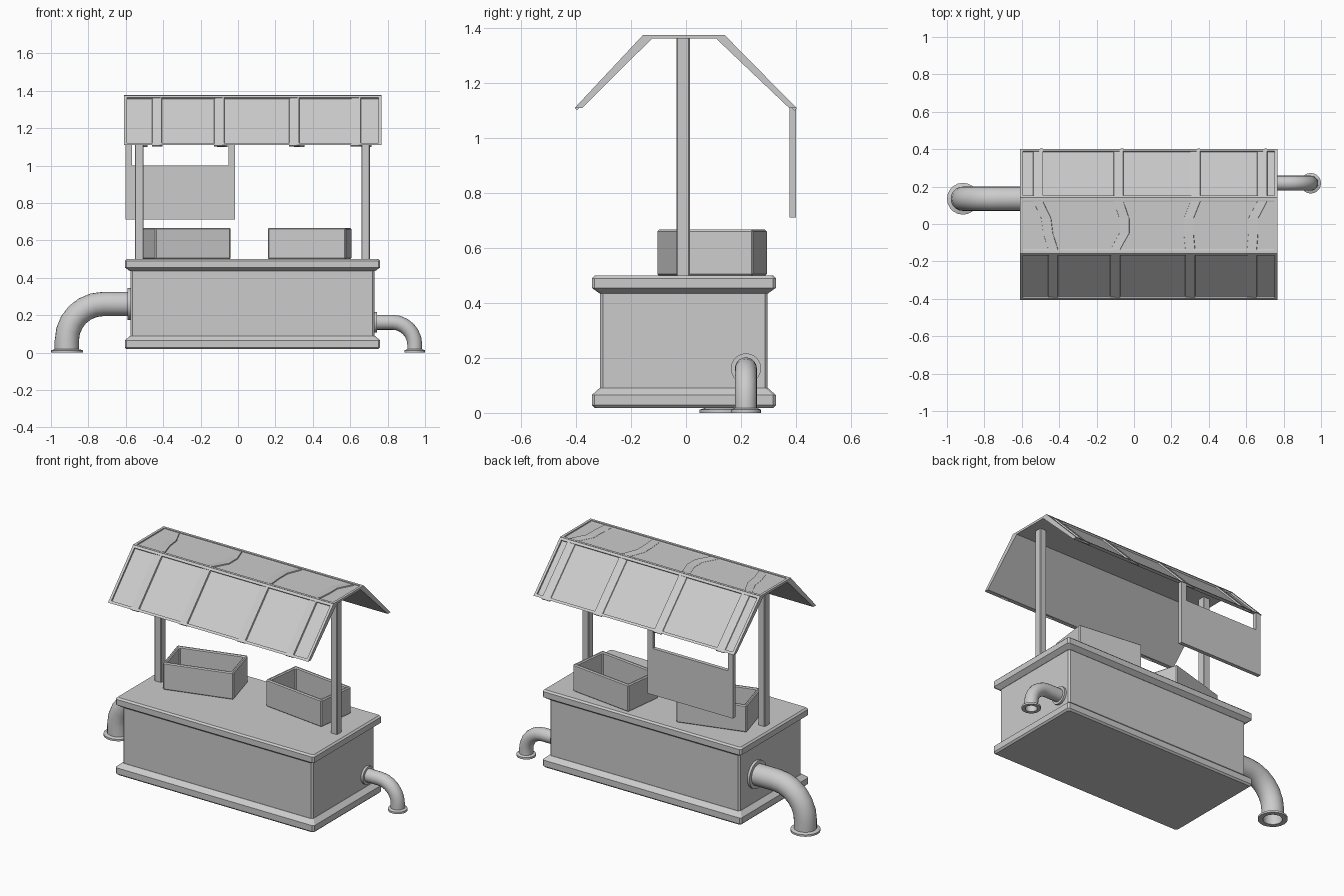
import bpy, bmesh
from math import pi, sin, cos, radians
from mathutils import Vector, Matrix

if "Cube" in bpy.data.objects:
    bpy.data.objects.remove(bpy.data.objects["Cube"])


def finish(name, bm, smooth=False, bevel=0.0):
    bmesh.ops.recalc_face_normals(bm, faces=bm.faces)
    me = bpy.data.meshes.new(name)
    bm.to_mesh(me)
    bm.free()
    ob = bpy.data.objects.new(name, me)
    bpy.context.collection.objects.link(ob)
    if bevel:
        m = ob.modifiers.new("bevel", "BEVEL")
        m.width, m.segments = bevel, 1
    if smooth:
        bpy.ops.object.select_all(action='DESELECT')
        ob.select_set(True)
        bpy.context.view_layer.objects.active = ob
        bpy.ops.object.shade_smooth_by_angle(angle=radians(35))
    return ob


def loft(bm, rings, cap=True):
    """Skin a list of point rings with quads."""
    vs = [[bm.verts.new(p) for p in r] for r in rings]
    n = len(vs[0])
    for a, b in zip(vs, vs[1:]):
        for i in range(n):
            j = (i + 1) % n
            bm.faces.new((a[i], a[j], b[j], b[i]))
    if cap:
        bm.faces.new(vs[0])
        bm.faces.new(vs[-1])
    return vs


def box(name, x, y, z, bevel=0.0):
    bm = bmesh.new()
    loft(bm, [[(x[0], y[0], h), (x[1], y[0], h), (x[1], y[1], h), (x[0], y[1], h)] for h in z])
    return finish(name, bm, bevel=bevel)


def slab(name, levels):
    """Stack of corner-cut rectangles: (height, inset from the rim)."""
    bm, rings = bmesh.new(), []
    for z, d in levels:
        x0, x1, y0, y1, c = -0.605 + d, 0.76 - d, -0.343 + d, 0.327 - d, 0.01
        rings.append([(x, y, z) for x, y in (
            (x0 + c, y0), (x1 - c, y0), (x1, y0 + c), (x1, y1 - c),
            (x1 - c, y1), (x0 + c, y1), (x0, y1 - c), (x0, y0 + c))])
    loft(bm, rings)
    return finish(name, bm)


# Cabinet
slab("base_plinth", [(0.018, 0.01), (0.028, 0), (0.065, 0), (0.09, 0.028)])
slab("cabinet_body", [(0.08, 0.03), (0.445, 0.03)])
slab("counter_top", [(0.435, 0.028), (0.455, 0), (0.49, 0), (0.50, 0.01)])

# Roof posts
for name, x in (("left_post", -0.528), ("right_post", 0.682)):
    box(name, (x - 0.023, x + 0.023), (-0.035, 0.014), (0.495, 1.368), 0.004)


# Open crates on the counter
def crate(name, x, y, turn):
    w, d, t = 0.21, 0.125, 0.02
    bm = bmesh.new()
    rect = lambda k, z: [(-w + k, -d + k, z), (w - k, -d + k, z), (w - k, d - k, z), (-w + k, d - k, z)]
    loft(bm, [rect(0, 0), rect(0, 0.168), rect(t, 0.168), rect(t, 0.02)])
    ob = finish(name, bm, bevel=0.006)
    ob.location = (x, y, 0.499)
    ob.rotation_euler.z = radians(turn)


crate("left_crate", -0.275, 0.073, 16)
crate("right_crate", 0.383, 0.145, -7)


# Roof panels: (y, z) corner section, outer edge first, with recessed outer face
def roof_panel(name, o1, o2, i2, i1, depth):
    x0, x1 = -0.61, 0.766
    bm = bmesh.new()
    vs = loft(bm, [[(x, *p) for p in (o1, o2, i2, i1)] for x in (x0, x1)])
    bm.faces.ensure_lookup_table()
    outer = next(f for f in bm.faces
                 if all(v in f.verts for r in vs for v in r[:2]))
    bmesh.ops.recalc_face_normals(bm, faces=bm.faces)
    bmesh.ops.inset_region(bm, faces=[outer], thickness=0.022, depth=0)
    ret = bmesh.ops.inset_region(bm, faces=[outer], thickness=0.0005, depth=-depth)
    return finish(name, bm)


roof_panel("roof_front", (-0.157, 1.375), (-0.405, 1.11), (-0.378, 1.11), (-0.12, 1.366), 0.01)
roof_panel("roof_back", (0.141, 1.375), (0.402, 1.11), (0.375, 1.11), (0.106, 1.366), 0.01)
roof_panel("roof_top", (-0.157, 1.376), (0.141, 1.376), (0.125, 1.362), (-0.14, 1.362), 0.007)


# Battens: flat strips following a path on a roof face
def batten(name, pts, normal, w=0.028):
    n = Vector(normal).normalized()
    bm, rings = bmesh.new(), []
    for p in pts:
        p = Vector(p)
        s = Vector((w, 0, 0))
        rings.append([p - s - n * 0.012, p + s - n * 0.012, p + s * 0.9 - n * 0.001, p - s * 0.9 - n * 0.006])
    loft(bm, rings)
    return finish(name, bm)


front_x = (-0.433, -0.10, 0.30, 0.63)
back_x = (-0.513, -0.083, 0.328, 0.685)
mid_x = (-0.46, -0.052, 0.292, 0.637)
for i, (f, b, m) in enumerate(zip(front_x, back_x, mid_x), 1):
    batten(f"front_batten_{i}", [(f, -0.16, 1.372), (f, -0.405, 1.11)], (0, -0.73, 0.68))
    batten(f"back_batten_{i}", [(b, 0.144, 1.372), (b, 0.404, 1.108)], (0, 0.71, 0.70))
    batten(f"top_batten_{i}", [(b, 0.12, 1.376), (m - 0.01 if i == 1 else m, 0.03, 1.376),
                               (m, -0.05, 1.376), (f, -0.135, 1.376)], (0, 0, 1))

# Hanging sign board at the back
box("sign_board", (-0.602, -0.015), (0.376, 0.40), (0.712, 1.0))
box("sign_hanger_left", (-0.602, -0.568), (0.376, 0.40), (0.99, 1.112))
box("sign_hanger_right", (-0.052, -0.015), (0.376, 0.40), (0.99, 1.112))


# Elbow pipes with wall flange, lip at the mouth and hollow bore
def pipe(name, side, y, z, wall_x, bend_x, bend, r, flange):
    path = [(wall_x - 0.02, z, 0, flange), (wall_x + 0.014, z, 0, flange), (wall_x + 0.014, z, 0, r)]
    arc = [(bend_x + bend * sin(a), z - bend + bend * cos(a), a, r)
           for a in (k * pi / 12 for k in range(7))]
    end = bend_x + bend
    path += arc
    path += [(end, 0.018, pi / 2, r), (end, 0.012, pi / 2, flange), (end, 0, pi / 2, flange),
             (end, 0, pi / 2, r * 0.85)]
    path += [(px, pz, a, r * 0.85) for px, pz, a, _ in reversed(arc)]
    bm, rings = bmesh.new(), []
    for px, pz, a, rr in path:
        rings.append([(side * (px + rr * sin(t) * sin(a)), y + rr * cos(t), pz + rr * sin(t) * cos(a))
                      for t in (k * pi / 10 for k in range(20))])
    loft(bm, rings)
    return finish(name, bm, smooth=True)


pipe("large_pipe", -1, 0.135, 0.26, 0.576, 0.72, 0.195, 0.065, 0.085)
pipe("small_pipe", 1, 0.218, 0.162, 0.73, 0.825, 0.12, 0.04, 0.055)
